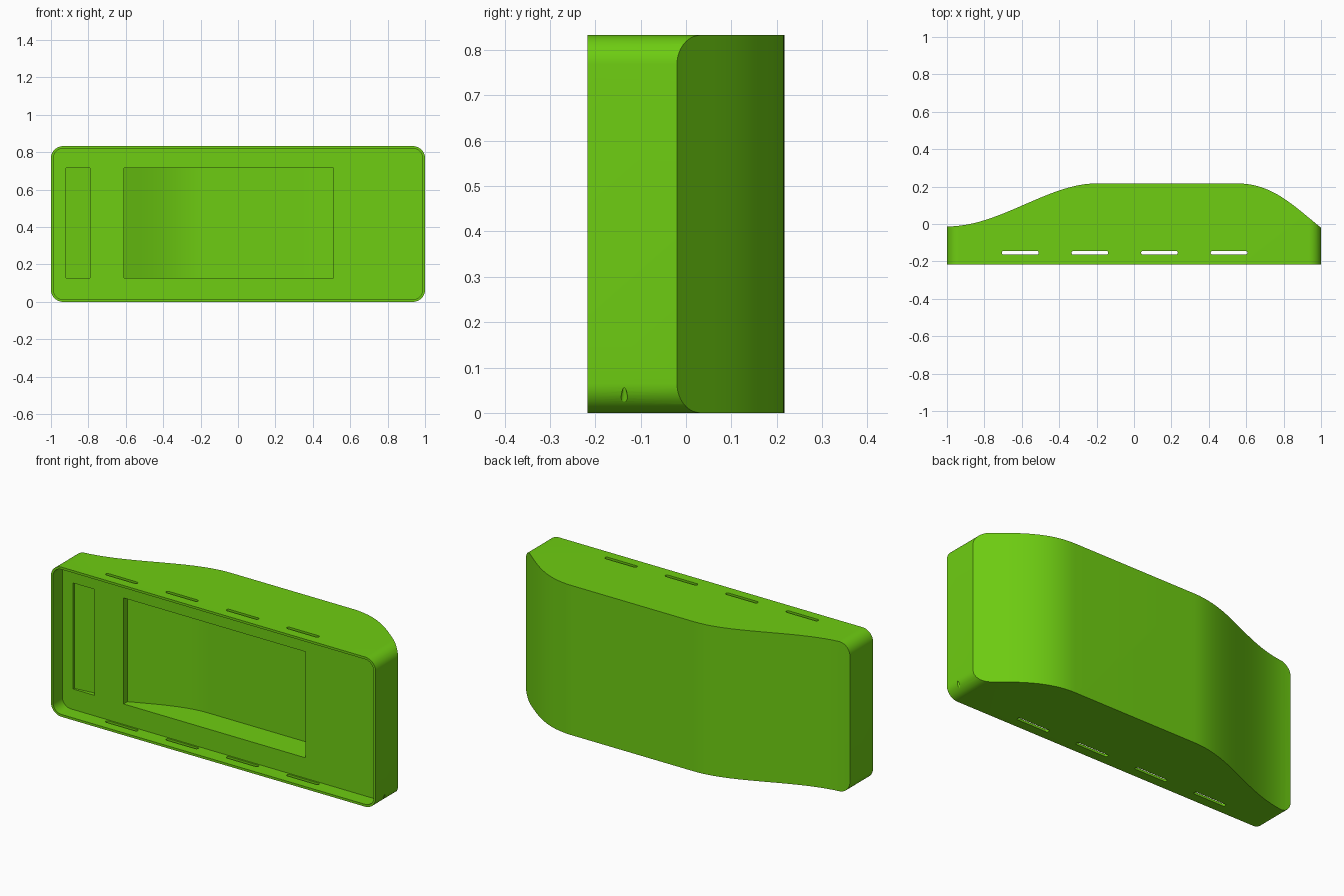
import bpy, bmesh, math
from mathutils import Matrix, Vector

cube = bpy.data.objects.get("Cube")
if cube:
    bpy.data.objects.remove(cube, do_unlink=True)

FRONT, BACK, HEIGHT = -0.217, 0.217, 0.833
PLATE = -0.135          # floor of the front recess

green = bpy.data.materials.new("bright_green")
green.use_nodes = True
colour = (0.156, 0.61, 0.006, 1.0)
green.diffuse_color = colour
green.node_tree.nodes["Principled BSDF"].inputs["Base Color"].default_value = colour


def prism(name, points, axis, start, end):
    """Extrude a 2D outline along y (points are x, z) or z (points are x, y)."""
    bm = bmesh.new()
    place = (lambda a, b: (a, start, b)) if axis == "y" else (lambda a, b: (a, b, start))
    face = bm.faces.new([bm.verts.new(place(a, b)) for a, b in points])
    shift = (0, end - start, 0) if axis == "y" else (0, 0, end - start)
    new = bmesh.ops.extrude_face_region(bm, geom=[face])["geom"]
    bmesh.ops.translate(bm, vec=shift, verts=[v for v in new if isinstance(v, bmesh.types.BMVert)])
    bmesh.ops.recalc_face_normals(bm, faces=bm.faces)
    mesh = bpy.data.meshes.new(name)
    bm.to_mesh(mesh)
    bm.free()
    mesh.materials.append(green)
    ob = bpy.data.objects.new(name, mesh)
    bpy.context.collection.objects.link(ob)
    return ob


def rounded_rect(x0, x1, y0, y1, r, steps=12):
    corners = [(x1 - r, y1 - r), (x0 + r, y1 - r), (x0 + r, y0 + r), (x1 - r, y0 + r)]
    return [(cx + r * math.cos(a), cy + r * math.sin(a))
            for i, (cx, cy) in enumerate(corners)
            for a in [math.pi / 2 * (i + k / steps) for k in range(steps + 1)]]


def bezier(a, b, c, d, steps=24):
    pts = []
    for i in range(steps + 1):
        t = i / steps
        s = 1 - t
        pts.append(tuple(s**3 * p + 3 * s * s * t * q + 3 * s * t * t * u + t**3 * v
                         for p, q, u, v in zip(a, b, c, d)))
    return pts


def combine(target, tool, operation):
    mod = target.modifiers.new(operation.lower(), "BOOLEAN")
    mod.operation, mod.solver, mod.object = operation, "EXACT", tool
    bpy.context.view_layer.objects.active = target
    bpy.ops.object.modifier_apply(modifier=mod.name)
    bpy.data.objects.remove(tool, do_unlink=True)


# Curved back profile, seen from above
left_curve = bezier((-1, -0.013), (-0.72, -0.015), (-0.46, BACK), (-0.2, BACK))
right_curve = bezier((0.55, BACK), (0.74, BACK), (0.85, 0.1), (1, -0.02))
back_curve = left_curve + right_curve

# Solid body: curved block trimmed to a rounded rectangle
body = prism("case_body", [(-1, FRONT)] + back_curve + [(1, FRONT)], "z", 0, HEIGHT)
combine(body, prism("trim", rounded_rect(-1, 1, 0, HEIGHT, 0.065), "y", -0.4, 0.4), "INTERSECT")

# Shallow front recess that leaves a thin rim
w = 0.013
combine(body, prism("recess", rounded_rect(-1 + w, 1 - w, w, HEIGHT - w, 0.052),
                    "y", -0.4, PLATE), "DIFFERENCE")

# Large pocket whose floor follows the back curve
drop = 0.195
x0, x1 = -0.61, 0.51
inner = [(x, y - drop) for x, y in left_curve if x > x0]
first = next(i for i, p in enumerate(left_curve) if p[0] > x0)
(xa, ya), (xb, yb) = left_curve[first - 1], left_curve[first]
edge_y = ya + (yb - ya) * (x0 - xa) / (xb - xa) - drop
pocket = [(x0, -0.18), (x0, edge_y)] + inner + [(x1, BACK - drop), (x1, -0.18)]
combine(body, prism("large_pocket", pocket, "z", 0.127, 0.717), "DIFFERENCE")

# Narrow pocket with a gently sloping floor
narrow = [(-0.92, -0.18), (-0.92, PLATE + 0.01), (-0.79, PLATE + 0.025), (-0.79, -0.18)]
combine(body, prism("narrow_pocket", narrow, "z", 0.127, 0.717), "DIFFERENCE")

# Four slots through the upper and lower walls
for i in range(4):
    cx = -0.608 + 0.372 * i
    slot = rounded_rect(cx - 0.098, cx + 0.098, -0.164, -0.144, 0.0095, 5)
    combine(body, prism("slot", slot, "z", -0.1, HEIGHT + 0.1), "DIFFERENCE")

# Small notch in the lower left corner
bm = bmesh.new()
bmesh.ops.create_cone(bm, cap_ends=True, segments=20, radius1=0.012, radius2=0.001, depth=0.05,
                      matrix=Matrix.Translation(Vector((0.996, -0.136, 0.041))))
mesh = bpy.data.meshes.new("notch")
bm.to_mesh(mesh)
bm.free()
mesh.materials.append(green)
notch = bpy.data.objects.new("notch", mesh)
bpy.context.collection.objects.link(notch)
combine(body, notch, "DIFFERENCE")

# Smooth curves, crisp edges
bpy.ops.object.select_all(action="DESELECT")
body.select_set(True)
bpy.context.view_layer.objects.active = body
bpy.ops.object.shade_smooth_by_angle(angle=math.radians(25))
